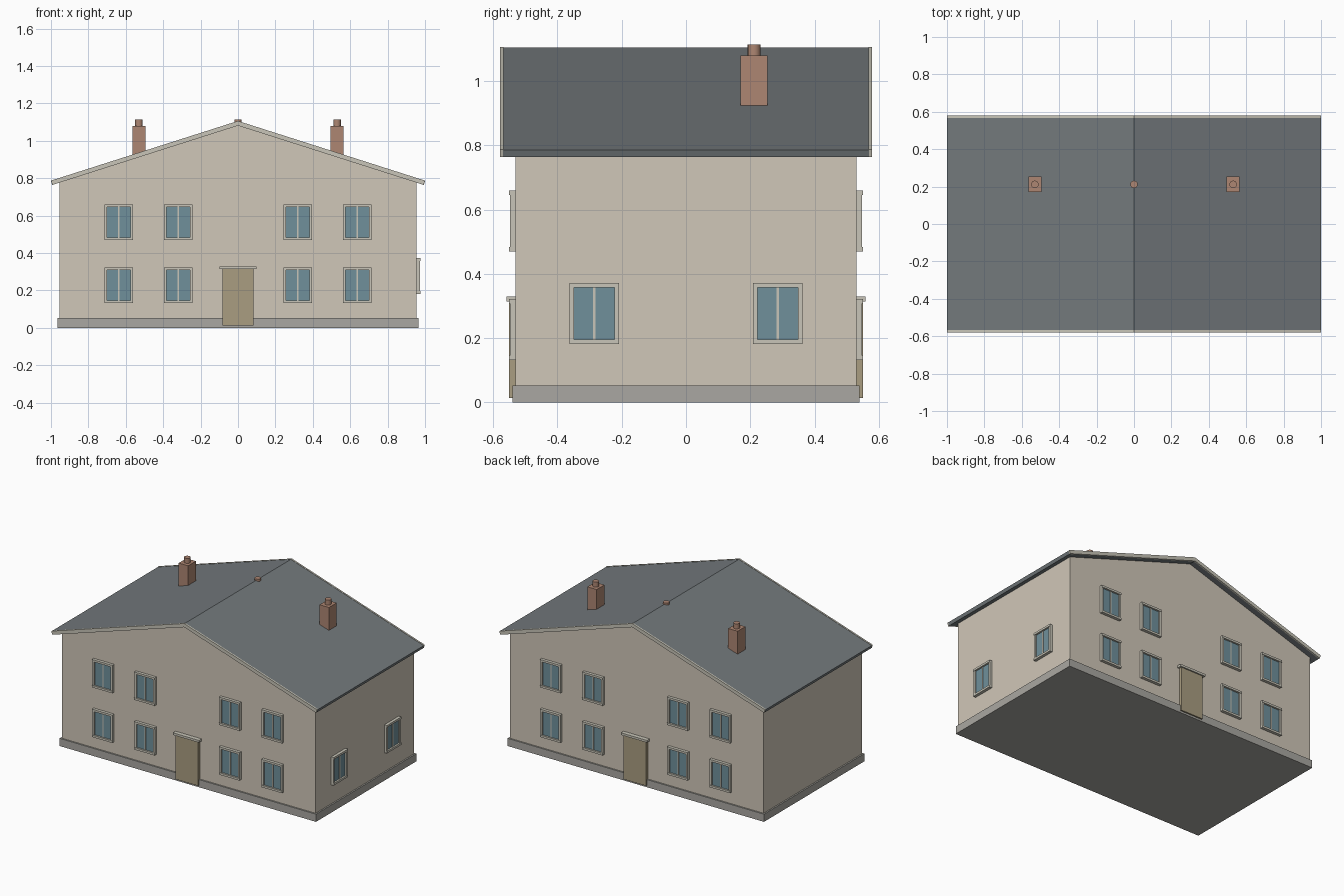
import bpy, bmesh
from math import pi
from mathutils import Matrix, Vector

if "Cube" in bpy.data.objects:
    bpy.data.objects.remove(bpy.data.objects["Cube"])


def material(name, rgb):
    m = bpy.data.materials.new(name)
    m.diffuse_color = (*rgb, 1)
    m.use_nodes = True
    m.node_tree.nodes["Principled BSDF"].inputs["Base Color"].default_value = m.diffuse_color
    return m


WALL = material("render_coat", (0.63, 0.57, 0.48))
TRIM = material("trim", (0.58, 0.56, 0.48))
SLATE = material("slate", (0.17, 0.19, 0.20))
STONE = material("stone", (0.40, 0.39, 0.36))
GLASS = material("glass", (0.16, 0.28, 0.33))
WOOD = material("door_paint", (0.40, 0.34, 0.22))
BRICK = material("brick", (0.42, 0.24, 0.17))


def finish(name, bm, mat):
    bmesh.ops.recalc_face_normals(bm, faces=bm.faces)
    me = bpy.data.meshes.new(name)
    bm.to_mesh(me)
    bm.free()
    me.materials.append(mat)
    ob = bpy.data.objects.new(name, me)
    bpy.context.collection.objects.link(ob)
    return ob


def boxes(name, mat, spans, xf=Matrix()):
    """One object made of boxes, each (x0, x1, y0, y1, z0, z1)."""
    bm = bmesh.new()
    for x0, x1, y0, y1, z0, z1 in spans:
        c = Vector((x0 + x1, y0 + y1, z0 + z1)) / 2
        s = Matrix.Diagonal((x1 - x0, y1 - y0, z1 - z0, 1))
        bmesh.ops.create_cube(bm, size=1, matrix=xf @ Matrix.Translation(c) @ s)
    return finish(name, bm, mat)


def prism(name, mat, profile, y0, y1):
    """Extrude an x-z profile along y."""
    bm = bmesh.new()
    f = bm.faces.new([bm.verts.new((x, y0, z)) for x, z in profile])
    ext = bmesh.ops.extrude_face_region(bm, geom=[f])["geom"]
    verts = [v for v in ext if isinstance(v, bmesh.types.BMVert)]
    bmesh.ops.translate(bm, vec=(0, y1 - y0, 0), verts=verts)
    return finish(name, bm, mat)


# Plinth and gabled walls
boxes("plinth", STONE, [(-0.965, 0.965, -0.54, 0.54, 0, 0.052)])
prism("walls", WALL, [(-0.955, 0.03), (0.955, 0.03), (0.955, 0.777),
                      (0, 1.084), (-0.955, 0.777)], -0.53, 0.53)


# Roof slopes and gable bargeboards
def chevron(lift):
    return [(-0.993, 0.764), (-1, 0.785 + lift), (0, 1.104 + lift),
            (1, 0.785 + lift), (0.993, 0.764), (0, 1.081)]


prism("roof", SLATE, chevron(0), -0.57, 0.57)
for side, s in (("front", -1), ("back", 1)):
    prism(side + "_bargeboard", TRIM, chevron(0.002), s * 0.568, s * 0.579)


# Windows: frame bars and paired panes on a facade facing local -y
def windows(side, centres, wall, xf):
    w, h, b = 0.077, 0.095, 0.014
    bars, panes = [], []
    for u, z in centres:
        for s in (-1, 1):
            e = z + s * (h - b / 2)
            bars.append((u - w, u + w, -wall - 0.020, -wall + 0.005, e - b / 2, e + b / 2))
            e = u + s * (w - b / 2)
            bars.append((e - b / 2, e + b / 2, -wall - 0.017, -wall + 0.005, z - h + b, z + h - b))
        bars.append((u - 0.004, u + 0.004, -wall - 0.012, -wall + 0.005, z - h + b, z + h - b))
        panes.append((u - w + b, u + w - b, -wall - 0.008, -wall + 0.005, z - h + b, z + h - b))
    boxes(side + "_window_frames", TRIM, bars, xf)
    boxes(side + "_window_panes", GLASS, panes, xf)


grid = [(u, z) for u in (-0.638, -0.319, 0.319, 0.638) for z in (0.227, 0.565)]
for side, angle in (("front", 0), ("back", pi)):
    xf = Matrix.Rotation(angle, 4, "Z")
    windows(side, grid, 0.53, xf)
    # Door with hood
    boxes(side + "_door", WOOD, [(-0.084, 0.084, -0.55, -0.52, 0.013, 0.316)], xf)
    boxes(side + "_door_hood", TRIM, [(-0.098, 0.098, -0.559, -0.52, 0.314, 0.329)], xf)
windows("right", [(-0.286, 0.277), (0.286, 0.277)], 0.955, Matrix.Rotation(pi / 2, 4, "Z"))

# Chimney stacks with pots; the middle one only shows its pot above the ridge
for name, x in (("left", -0.53), ("middle", 0), ("right", 0.53)):
    boxes(name + "_chimney", BRICK, [(x - 0.035, x + 0.035, 0.17, 0.253, 0.90, 1.08)])
    bm = bmesh.new()
    bmesh.ops.create_cone(bm, cap_ends=True, segments=16, radius1=0.02, radius2=0.02,
                          depth=0.045, matrix=Matrix.Translation((x, 0.212, 1.0915)))
    pot = finish(name + "_chimney_pot", bm, BRICK)
    for p in pot.data.polygons:
        p.use_smooth = len(p.vertices) == 4
